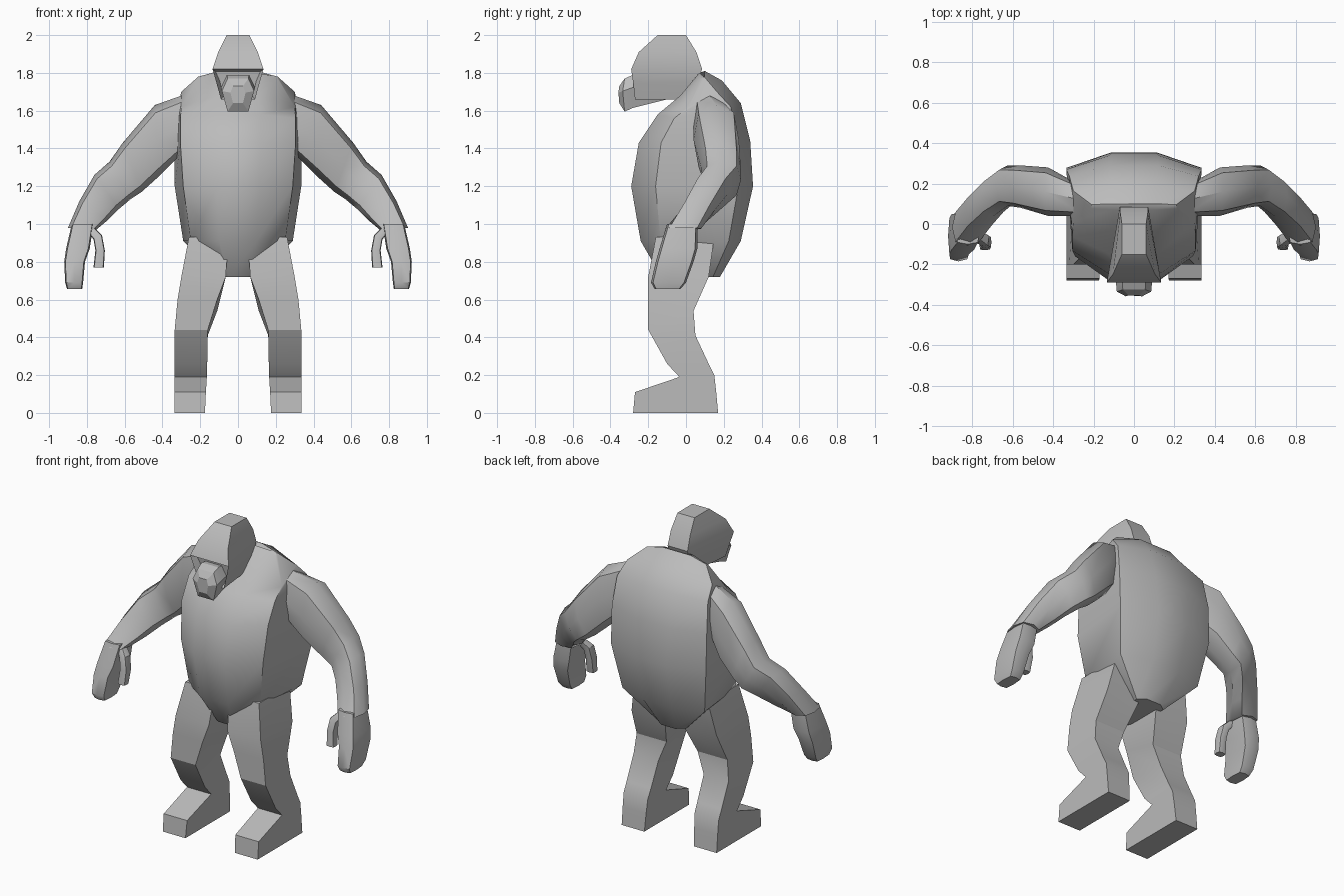
import bpy, bmesh, math
from mathutils import Vector

cube = bpy.data.objects.get("Cube")
if cube:
    bpy.data.objects.remove(cube, do_unlink=True)

grey = bpy.data.materials.new("plain_grey")
grey.use_nodes = True
colour = (0.5, 0.5, 0.5, 1)
grey.diffuse_color = colour
grey.node_tree.nodes["Principled BSDF"].inputs["Base Color"].default_value = colour


def loft(name, rings, angle=35, detail=None):
    """Skin a stack of equal-length point rings and cap both ends."""
    bm = bmesh.new()
    loops = [[bm.verts.new(point) for point in ring] for ring in rings]
    for low, high in zip(loops, loops[1:]):
        for i in range(len(low)):
            j = (i + 1) % len(low)
            bm.faces.new((low[i], low[j], high[j], high[i]))
    bm.faces.new(loops[0])
    bm.faces.new(loops[-1])
    bmesh.ops.recalc_face_normals(bm, faces=bm.faces)
    if detail:
        detail(bm)
    mesh = bpy.data.meshes.new(name)
    bm.to_mesh(mesh)
    bm.free()
    mesh.materials.append(grey)
    obj = bpy.data.objects.new(name, mesh)
    bpy.context.collection.objects.link(obj)
    bpy.ops.object.select_all(action="DESELECT")
    obj.select_set(True)
    bpy.context.view_layer.objects.active = obj
    bpy.ops.object.shade_smooth_by_angle(angle=math.radians(angle))
    return obj


def pair(name, rings, angle=35):
    """Make the left part and its mirrored right twin."""
    loft("left_" + name, rings, angle)
    loft("right_" + name, [[(-x, y, z) for x, y, z in ring] for ring in rings], angle)


def symmetric(half):
    """Close half a ring, listed front to back, across the middle."""
    return half + [(-x, y, z) for x, y, z in reversed(half)]


def section(outer_x, outer_z, inner_x, inner_z, front, back, bulge):
    """Eight-sided limb section between an outer and an inner contour point."""
    outer = Vector((outer_x, 0, outer_z))
    inner = Vector((inner_x, 0, inner_z))
    middle, reach = (outer + inner) / 2, (outer - inner) / 2
    middle.y = (front + back) / 2
    depth = Vector((0, (back - front) / 2, 0))
    ring = []
    for k in range(8):
        a = k * math.pi / 4
        size = bulge if k % 2 else 1
        c, s = math.cos(a) * size, math.sin(a) * size
        ring.append(middle + reach * c + depth * s)
    return ring


# Torso: front panel, flat flanks and a rounded back
def torso_ring(zf, zb, yf, yb, centre, wf, wb, drop):
    span = yb - yf
    return symmetric([
        (centre, yf, zf),
        (wf, yf + span * 0.2, zf - drop),
        (wb, yb - span * 0.12, zb - drop),
        (centre, yb, zb)])


loft("torso", [torso_ring(*level) for level in (
    (.72, .72, -.13, .18, .05, .08, .1, 0),
    (.91, .91, -.24, .29, .1, .25, .29, 0),
    (1.2, 1.2, -.29, .355, .11, .29, .335, 0),
    (1.43, 1.44, -.25, .34, .12, .305, .335, 0),
    (1.58, 1.64, -.15, .29, .12, .305, .32, .02),
    (1.68, 1.76, -.03, .19, .11, .3, .3, .06),
    (1.8, 1.81, .07, .1, .1, .21, .21, .03))], 40)


# Head: brow wider than the back of the skull, with a sunken face
def sink_face(bm):
    face = [f for f in bm.faces
            if f.normal.y < -0.9 and f.calc_center_median().z < 1.82]
    bmesh.ops.inset_region(bm, faces=face, thickness=.02, depth=0)
    for v in {v for f in face for v in f.verts}:
        v.co.y += .04


loft("head", [
    symmetric([(front, yf, z), (back, yb, z)])
    for z, yf, yb, front, back in (
        (1.66, -.27, 0, .09, .06),
        (1.75, -.28, .06, .115, .07),
        (1.82, -.29, .085, .135, .07),
        (1.91, -.25, .055, .105, .068),
        (2.0, -.15, 0, .06, .06))], 25, sink_face)


# Muzzle: six-sided snout running back under the face
def muzzle_ring(y, wide, top, bottom, lean):
    mid = bottom + (top - bottom) * .62
    narrow = wide * .65
    return [(narrow, y + lean, top), (wide, y, mid), (narrow, y + lean, bottom),
            (-narrow, y + lean, bottom), (-wide, y, mid), (-narrow, y + lean, top)]


loft("muzzle", [muzzle_ring(*r) for r in (
    (-.1, .07, 1.77, 1.66, 0),
    (-.28, .09, 1.79, 1.615, 0),
    (-.335, .085, 1.77, 1.595, .01),
    (-.358, .04, 1.73, 1.64, .005))], 25)


# Arms: bent at the elbow, ending in a flared wrist
pair("arm", [section(*s, 1.1) for s in (
    (.27, 1.69, .29, 1.38, .04, .2),
    (.44, 1.63, .41, 1.26, .04, .28),
    (.61, 1.43, .51, 1.17, .08, .29),
    (.68, 1.33, .57, 1.13, .09, .29),
    (.76, 1.26, .63, 1.08, .04, .23),
    (.84, 1.12, .69, 1.02, -.03, .15),
    (.9, .98, .75, .97, -.11, .08))], 40)

# Hands: mitten shape tapering to the fingertips
pair("hand", [section(*s, 1.25) for s in (
    (.88, 1.0, .765, 1.0, -.1, .06),
    (.91, .87, .785, .87, -.14, .06),
    (.92, .8, .81, .8, -.16, .04),
    (.915, .69, .82, .69, -.185, 0),
    (.905, .655, .825, .655, -.165, -.03))], 40)

# Thumbs: short hooks inside each palm
pair("thumb", [section(*s, 1.2) for s in (
    (.8, .96, .76, .98, -.08, -.03),
    (.765, .92, .72, .94, -.11, -.05),
    (.755, .86, .705, .86, -.12, -.06),
    (.765, .77, .71, .77, -.13, -.08))], 30)


# Legs: block limbs with bent knees and forward feet
def leg_ring(inner, outer, yf, zf, yb, zb):
    return [(inner, yf, zf), (outer, yf, zf), (outer, yb, zb), (inner, yb, zb)]


pair("leg", [leg_ring(*r) for r in (
    (.175, .335, -.28, 0, .17, 0),
    (.17, .335, -.27, .11, .16, .11),
    (.165, .335, -.035, .19, .15, .2),
    (.163, .335, -.1, .26, .12, .26),
    (.16, .335, -.2, .44, .05, .41),
    (.11, .32, -.2, .6, .04, .54),
    (.065, .3, -.2, .72, .12, .72),
    (.05, .26, -.16, .93, .15, .93))], 25)
